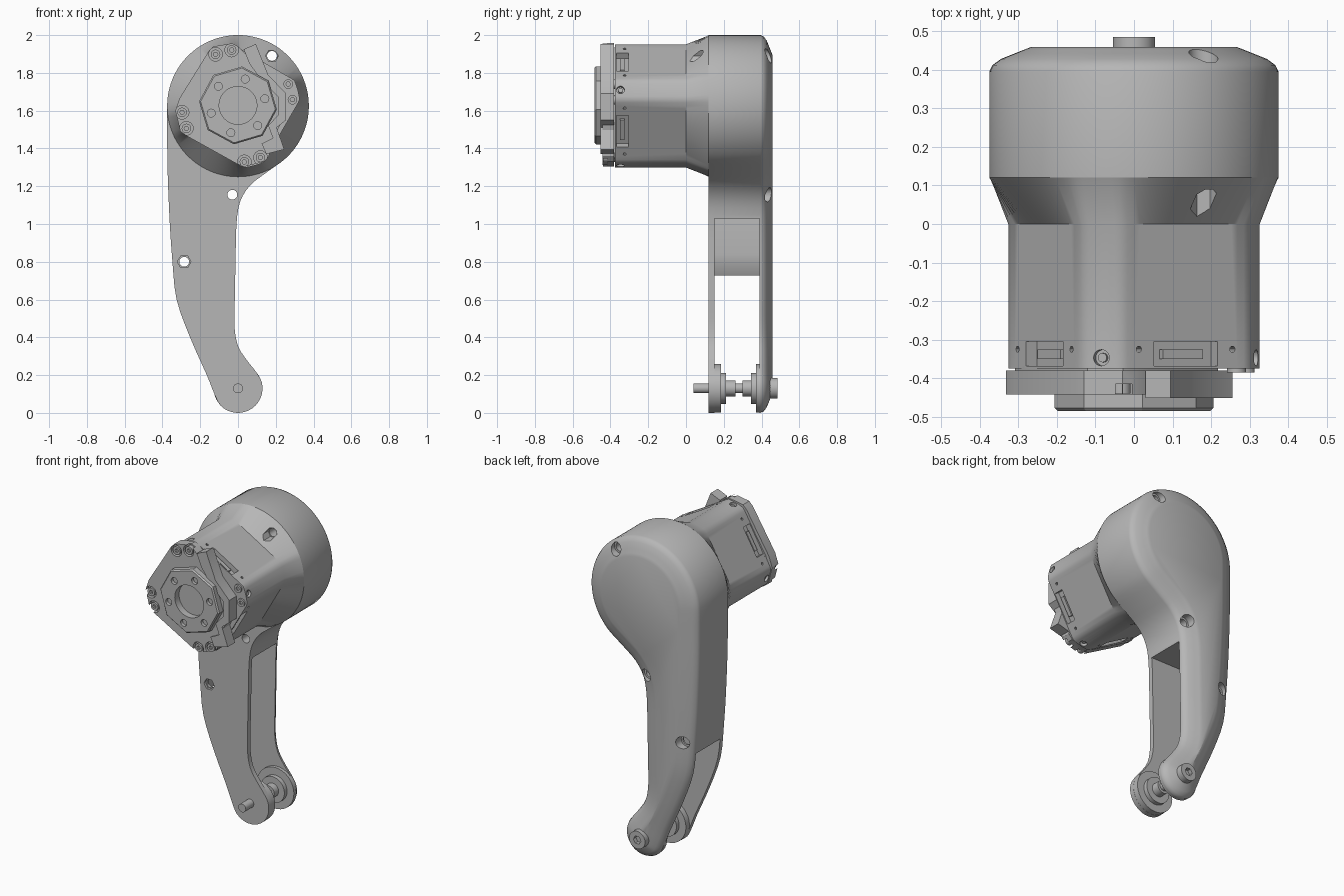
import bpy, bmesh
from math import sin, cos, radians, hypot, pi
from mathutils import Matrix, Vector

if "Cube" in bpy.data.objects:
    bpy.data.objects.remove(bpy.data.objects["Cube"])

HEAD_Z, FOOT_Z = 1.625, 0.13
GREY = (0.47, 0.47, 0.47, 1)
grey = bpy.data.materials.new("matte grey")
grey.diffuse_color = GREY
grey.use_nodes = True
for node in grey.node_tree.nodes:
    if node.type == 'BSDF_PRINCIPLED':
        node.inputs["Base Color"].default_value = GREY


def shade(ob, angle=32):
    ob.data.materials.clear()
    ob.data.materials.append(grey)
    ob.data.shade_smooth()
    ob.data.set_sharp_from_angle(angle=radians(angle))


def loft(name, rings):
    """Closed solid through equal-length rings of points."""
    bm = bmesh.new()
    loops = [[bm.verts.new(p) for p in ring] for ring in rings]
    n = len(loops[0])
    for a, b in zip(loops, loops[1:]):
        for i in range(n):
            j = (i + 1) % n
            bm.faces.new((a[i], a[j], b[j], b[i]))
    bm.faces.new(loops[0])
    bm.faces.new(loops[-1])
    bmesh.ops.recalc_face_normals(bm, faces=bm.faces)
    mesh = bpy.data.meshes.new(name)
    bm.to_mesh(mesh)
    bm.free()
    ob = bpy.data.objects.new(name, mesh)
    bpy.context.collection.objects.link(ob)
    shade(ob)
    return ob


def circle(x, z, r, n=32, start=0):
    return [(x + r * cos(radians(start) + 2 * pi * i / n),
             z + r * sin(radians(start) + 2 * pi * i / n)) for i in range(n)]


def prism(name, pts, y0, y1):
    return loft(name, [[(x, y, z) for x, z in pts] for y in (y0, y1)])


def rod(name, x, z, r, y0, y1, n=32, start=0):
    return prism(name, circle(x, z, r, n, start), y0, y1)


def radial(name, pts, x0, x1, angle):
    """Prism along the radius of the motor, from (y, tangent) points."""
    ob = loft(name, [[(x, y, t) for y, t in pts] for x in (x0, x1)])
    ob.data.transform(Matrix.Translation((0, 0, HEAD_Z)) @ Matrix.Rotation(-radians(angle), 4, 'Y'))
    return ob


def cut(ob, cutters):
    for c in cutters:
        c.hide_render = True
        mod = ob.modifiers.new("cut", 'BOOLEAN')
        mod.operation, mod.solver, mod.object = 'DIFFERENCE', 'EXACT', c
    bpy.context.view_layer.update()
    graph = bpy.context.evaluated_depsgraph_get()
    mesh = bpy.data.meshes.new_from_object(ob.evaluated_get(graph))
    ob.modifiers.clear()
    ob.data = mesh
    for c in cutters:
        bpy.data.objects.remove(c)
    shade(ob)


def polar(angle, r):
    return r * cos(radians(angle)), HEAD_Z + r * sin(radians(angle))


# Leg outline: head arc, outer edge, foot arc, inner edge
ctrl = [polar(a, 0.375) for a in range(-50, 181, 10)]
ctrl += [(-.375, 1.5), (-.374, 1.35), (-.37, 1.2), (-.361, 1.0), (-.347, .8), (-.325, .6),
         (-.254, .4), (-.165, .2), (-.127, .105)]
ctrl += [(.13 * cos(radians(a)), FOOT_Z + .13 * sin(radians(a))) for a in range(225, 406, 30)]
ctrl += [(.05, .275), (.002, .35), (-.018, .45), (-.017, .6), (-.013, .8), (-.008, 1.0),
         (.012, 1.12), (.065, 1.205), (.15, 1.272)]


def smooth_loop(pts, steps=3):
    out, n = [], len(pts)
    for i in range(n):
        a, b, c, d = (Vector(pts[(i + k) % n]) for k in (-1, 0, 1, 2))
        for s in range(steps):
            t = s / steps
            out.append(.5 * (2 * b + (c - a) * t + (2 * a - 5 * b + 4 * c - d) * t * t
                             + (3 * b - a - 3 * c + d) * t ** 3))
    return out


outline = smooth_loop(ctrl)


def inset(pts, dist):
    res = []
    for i, p in enumerate(pts):
        t = (pts[(i + 1) % len(pts)] - pts[i - 1]).normalized()
        res.append(p + Vector((-t.y, t.x)) * dist)
    return res


# Leg and head shell with a softly domed back
levels = [(.12, 0), (.395, 0), (.412, .008), (.428, .03), (.442, .065), (.452, .09), (.459, .108)]
leg = loft("leg_shell", [[(p.x, y, p.y) for p in inset(outline, d)] for y, d in levels])

# Motor housing: rounded square that flares into the round head
angles = [i * 3 for i in range(120)]


def housing_radius(a):
    off = (a - 60 + 45) % 90 - 45
    return min(.328, .268 / cos(radians(off)))


def housing_ring(y, grow):
    pts = [polar(a, housing_radius(a) * (1 - grow) + .375 * grow) for a in angles]
    return [(x, y, z) for x, z in pts]


housing = loft("motor_housing", [housing_ring(-.375, 0), housing_ring(0, 0), housing_ring(.12, 1)])

# Cavity between the front plate and the back shell, and the bolt holes
cavity = [(.5, -.2), (.5, 1.03), (-.325, 1.03), (-.312, .84), (-.318, .78), (-.345, .72),
          (-.6, .72), (-.6, -.2)]
bolts = [(.18, 1.89), (-.03, 1.155), (-.285, .8)]
cutters = [prism("cavity_cutter", cavity, .15, .39)]
for x, z in bolts:
    cutters.append(rod("bolt_cutter", x, z, .026, 0, .6, 24))
    cutters.append(rod("counterbore", x, z, .038, .40, .6, 24))
cutters.append(rod("nut_cutter", -.285, .8, .036, .1, .135, 6))
cut(leg, cutters)

# Housing side slots, corner screw holes and the bolt pocket in the flare
cutters = [rod("nut_cutter", .18, 1.89, .034, -.02, .09, 6),
           rod("bolt_cutter", .18, 1.89, .026, .05, .2, 24)]
for k in range(4):
    face, corner = 60 + 90 * k, 15 + 90 * k
    slot = [(-.368, -.095), (-.305, -.095), (-.305, .095), (-.368, .095)]
    cutters.append(radial("slot_cutter", slot, .235, .4, face))
    for t in (-.14, .14):
        cutters.append(radial("pin_cutter", circle(-.325, t, .008, 10), .24, .4, face))
    cutters.append(radial("screw_cutter", circle(-.347, 0, .021, 20), .305, .4, corner))
cut(housing, cutters)
for k in range(4):
    connector = [(-.35, -.06), (-.325, -.06), (-.325, .06), (-.35, .06)]
    radial("slot_connector", connector, .23, .255, 60 + 90 * k)
    radial("corner_screw", circle(-.347, 0, .012, 12), .3, .318, 15 + 90 * k)

# Front flange with screw recesses
flange_pts = [(-.155, 1.915), (-.13, 1.94), (-.03, 1.957), (.0, 1.94), (.04, 1.9), (.15, 1.79),
              (.235, 1.68), (.235, 1.55), (.17, 1.42), (.165, 1.36), (.14, 1.33), (.04, 1.305),
              (.0, 1.315), (-.27, 1.465), (-.305, 1.49), (-.332, 1.6), (-.31, 1.665)]
flange = prism("front_flange", flange_pts, -.442, -.38)
pairs = [polar(c + d, .298) for c in (105, 195, 285) for d in (-8.5, 8.5)]
cutters = [rod("recess_cutter", x, z, .036, -.5, -.415, 24) for x, z in pairs]
cut(flange, cutters)
prism("flange_gasket", [(x * .93, HEAD_Z + (z - HEAD_Z) * .93) for x, z in flange_pts], -.39, -.37)
pairs_side = [polar(15 + d, .29) for d in (-8.5, 8.5)]
for pts, y in ((pairs, -.44), (pairs_side, -.385)):
    for x, z in pts:
        head = rod("flange_screw", x, z, .025, y, y + .04, 20)
        cut(head, [rod("socket_cutter", x, z, .012, y - .02, y + .015, 6)])

# Clamp bar along the flange side
clamp = [(.03, 1.925), (.095, 1.953), (.16, 1.79), (.255, 1.69), (.255, 1.55), (.205, 1.51),
         (.245, 1.395), (.15, 1.37), (.125, 1.425), (.185, 1.455), (.16, 1.52), (.215, 1.58),
         (.215, 1.67), (.12, 1.765), (.06, 1.85)]
bar = prism("clamp_bar", clamp, -.452, -.38)
cut(bar, [rod("clamp_hole", .112, 1.87, .012, -.6, -.6 + .02, 12)])

# Octagonal output hub with bore and bolt circle
hub = loft("output_hub", [[(x, y, z) for x, z in circle(0, HEAD_Z + .003, r, 8, -6)]
                          for y, r in ((-.40, .207), (-.477, .207), (-.485, .199))])
cutters = [rod("bore_cutter", 0, HEAD_Z + .003, .1, -.6, -.43, 48)]
for k in range(6):
    x, z = polar(15 + 60 * k, .147)
    cutters.append(rod("hub_bolt_cutter", x, z, .021, -.6, -.465, 20))
cut(hub, cutters)

# Foot: bosses, washers, axle and pins
for name, r, y0, y1 in (("front_foot_boss", .129, .145, .185), ("back_foot_boss", .129, .37, .395),
                        ("front_washer", .082, .18, .212), ("back_washer", .082, .343, .375),
                        ("front_collar", .042, .21, .262), ("back_collar", .042, .30, .345),
                        ("axle", .026, .04, .36)):
    rod(name, 0, FOOT_Z, r, y0, y1, 40)
pin = rod("back_pin", 0, FOOT_Z, .055, .42, .485)
cut(pin, [rod("hex_socket", 0, FOOT_Z, .026, .46, .6, 6)])
